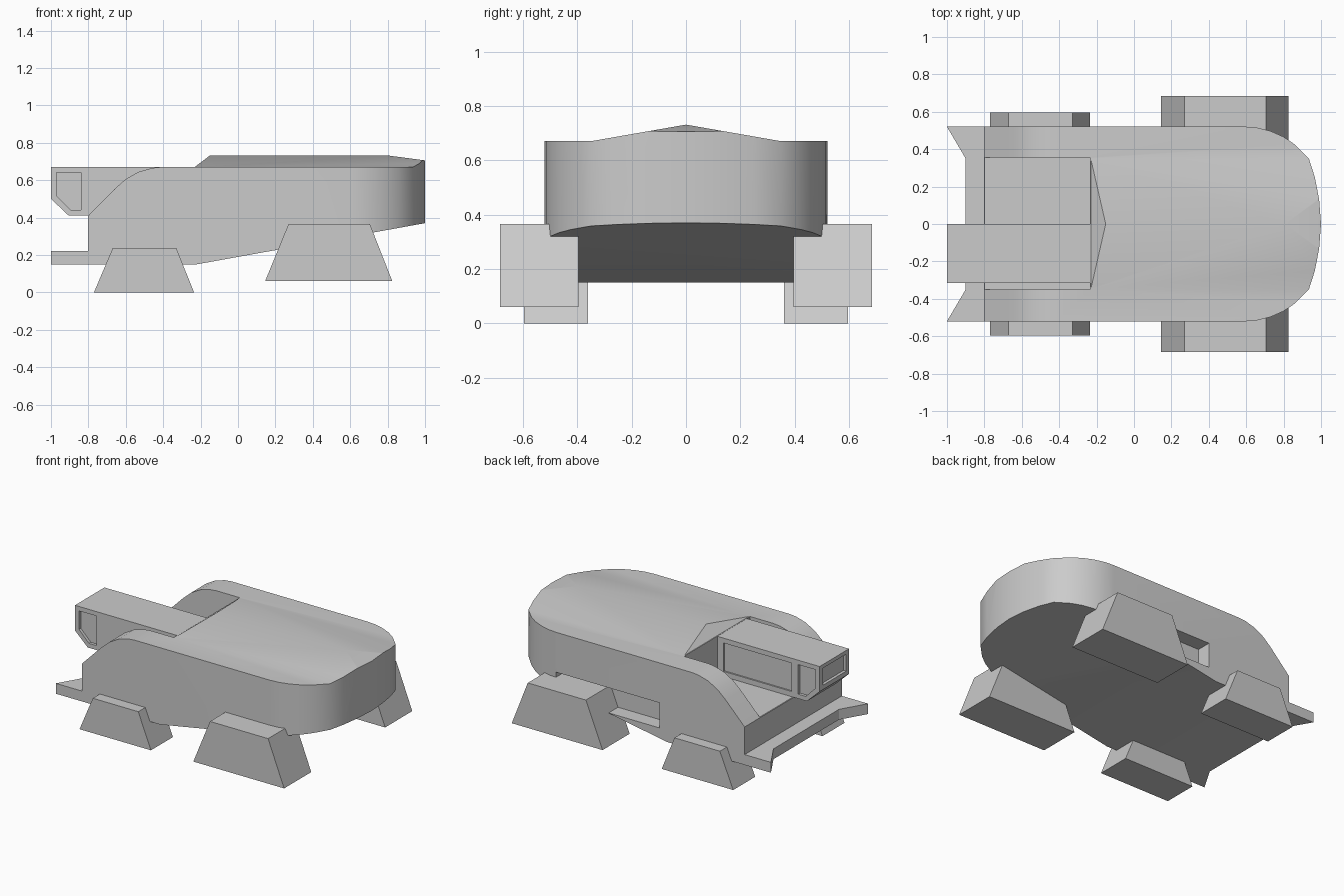
import bpy, bmesh
from mathutils import Vector

if "Cube" in bpy.data.objects:
    bpy.data.objects.remove(bpy.data.objects["Cube"])

AXES = {'X': lambda a, b, d: (d, a, b),   # profile in YZ
        'Y': lambda a, b, d: (a, d, b),   # profile in XZ
        'Z': lambda a, b, d: (a, b, d)}   # profile in XY


def prism(name, pts, axis, lo, hi):
    """Extrude a 2D profile along an axis."""
    f = AXES[axis]
    bm = bmesh.new()
    face = bm.faces.new([bm.verts.new(f(a, b, lo)) for a, b in pts])
    ext = bmesh.ops.extrude_face_region(bm, geom=[face])
    verts = [v for v in ext['geom'] if isinstance(v, bmesh.types.BMVert)]
    bmesh.ops.translate(bm, verts=verts, vec=Vector(f(0, 0, hi - lo)))
    bmesh.ops.recalc_face_normals(bm, faces=bm.faces)
    me = bpy.data.meshes.new(name)
    bm.to_mesh(me)
    bm.free()
    ob = bpy.data.objects.new(name, me)
    bpy.context.collection.objects.link(ob)
    return ob


def box(name, x0, x1, y0, y1, z0, z1):
    return prism(name, [(x0, y0), (x1, y0), (x1, y1), (x0, y1)], 'Z', z0, z1)


def combine(ob, tool, op):
    """Apply a boolean and remove the helper."""
    tool.hide_render = True
    m = ob.modifiers.new(op, 'BOOLEAN')
    m.operation, m.solver, m.object = op, 'EXACT', tool
    bpy.context.view_layer.objects.active = ob
    bpy.ops.object.modifier_apply(modifier=m.name)
    bpy.data.objects.remove(tool)


# Hull: side profile crossed with plan outline and roof section
hull = prism('hull', [(-0.805, 0.15), (-0.22, 0.15), (1.05, 0.379), (1.05, 0.699),
                      (0.8, 0.732), (-0.15, 0.732), (-0.23, 0.671), (-0.40, 0.671),
                      (-0.46, 0.665), (-0.53, 0.645), (-0.60, 0.606), (-0.66, 0.553),
                      (-0.805, 0.405)], 'Y', -0.6, 0.6)
nose = [(0.60, 0.52), (0.66, 0.515), (0.73, 0.497), (0.80, 0.466), (0.86, 0.425),
        (0.935, 0.35), (0.967, 0.25), (0.99, 0.13)]
outline = [(-0.803, 0.52)] + nose + [(1.0, 0)] + [(x, -y) for x, y in reversed(nose)]
outline.append((-0.803, -0.52))
combine(hull, prism('plan', outline, 'Z', 0, 1), 'INTERSECT')
roof = [(-0.7, 0.05), (0.7, 0.05), (0.7, 0.67), (0.35, 0.67), (0, 0.731),
        (-0.35, 0.67), (-0.7, 0.67)]
combine(hull, prism('roof', roof, 'X', -0.9, 1.2), 'INTERSECT')

# Open bay at the front and slot in the far flank
combine(hull, box('bay', -0.95, -0.235, -0.35, 0.355, 0.41, 0.9), 'DIFFERENCE')
combine(hull, box('slot', -0.164, 0.61, 0.42, 0.7, 0.23, 0.4), 'DIFFERENCE')
bpy.ops.object.select_all(action='DESELECT')
hull.select_set(True)
bpy.context.view_layer.objects.active = hull
bpy.ops.object.shade_smooth_by_angle(angle=0.5)

# Cabin arm lying in the bay, with recessed windows
cabin = prism('cabin', [(-1, 0.67), (-1, 0.5), (-0.905, 0.41), (-0.23, 0.41),
                        (-0.23, 0.67)], 'Y', -0.315, 0)
pane = [(-0.97, 0.64), (-0.97, 0.515), (-0.895, 0.44), (-0.84, 0.44), (-0.84, 0.64)]
combine(cabin, prism('left_pane', pane, 'Y', -0.02, 0.1), 'DIFFERENCE')
combine(cabin, prism('right_pane', pane, 'Y', -0.4, -0.295), 'DIFFERENCE')
combine(cabin, box('long_panel', -0.79, -0.28, -0.01, 0.1, 0.445, 0.637), 'DIFFERENCE')
combine(cabin, box('windscreen', -1.1, -0.98, -0.285, -0.035, 0.53, 0.645), 'DIFFERENCE')

# Bumper with swept tips
prism('bumper', [(-0.8, 0.52), (-1, 0.52), (-0.9, 0.35), (-0.9, -0.35), (-1, -0.52),
                 (-0.8, -0.52)], 'Z', 0.15, 0.22)

# Four tapered track pods
small = [(-0.77, 0), (-0.235, 0), (-0.33, 0.236), (-0.67, 0.236)]
large = [(0.145, 0.06), (0.825, 0.06), (0.705, 0.365), (0.27, 0.365)]
for side, s in (('left', 1), ('right', -1)):
    for name, pts, a, b in (('front', small, 0.36, 0.595), ('rear', large, 0.395, 0.685)):
        prism(f'{name}_{side}_track', pts, 'Y', min(s * a, s * b), max(s * a, s * b))
